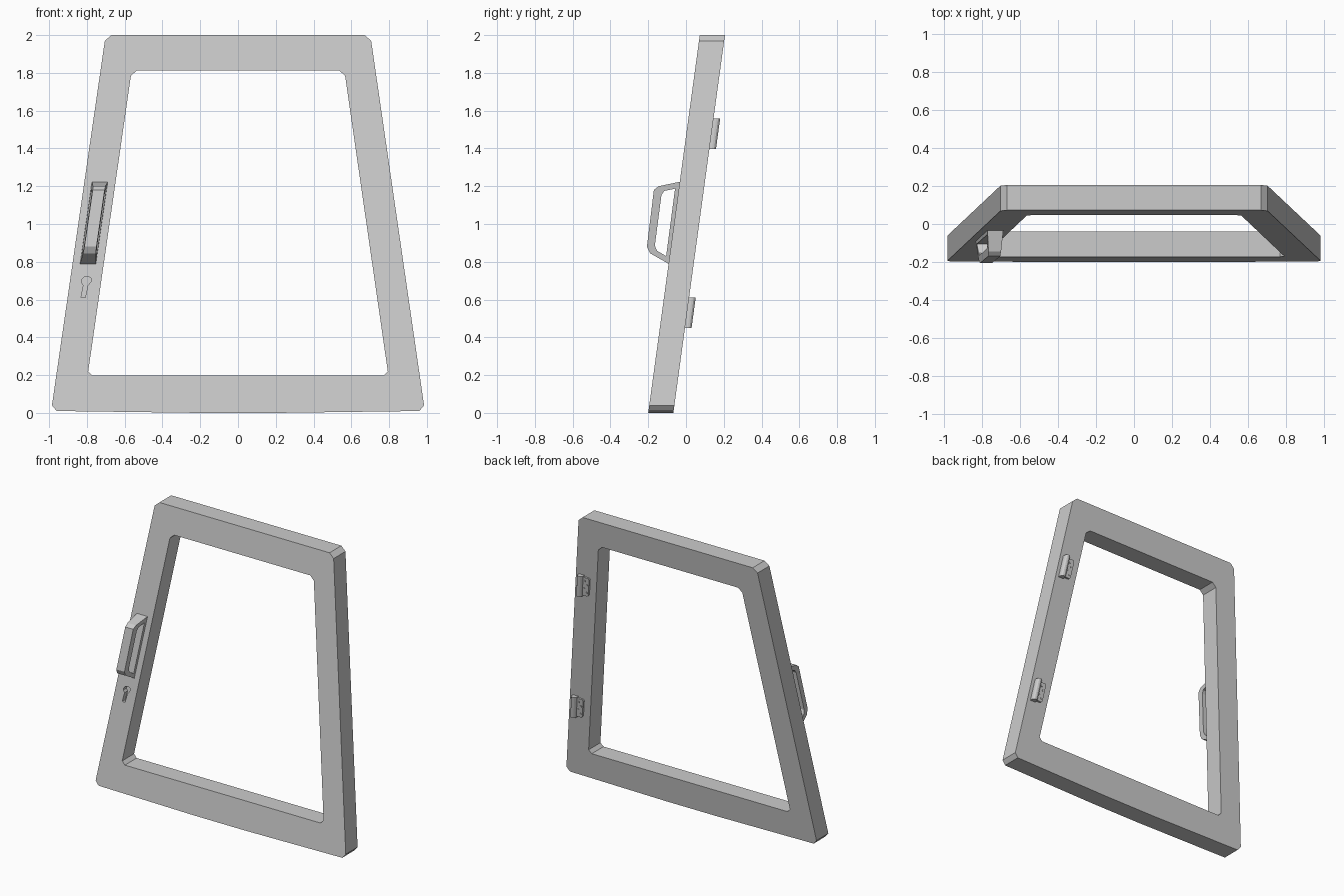
import bpy, bmesh
from math import sin, cos, pi, radians

if "Cube" in bpy.data.objects:
    bpy.data.objects.remove(bpy.data.objects["Cube"])

TILT = 0.1365   # backward lean per unit of height
LEAN = 0.145    # sideways slant of the stiles
THICK = 0.133


def tilt(x, d, z):
    """Place a point at depth d behind the leaning front face."""
    return (x, -0.2 + TILT * z + d, z)


def finish(name, bm):
    bmesh.ops.recalc_face_normals(bm, faces=bm.faces[:])
    me = bpy.data.meshes.new(name)
    bm.to_mesh(me)
    bm.free()
    ob = bpy.data.objects.new(name, me)
    bpy.context.collection.objects.link(ob)
    return ob


def ring(name, outer, inner, place):
    """Closed loop with a hole; place(point, side) gives the 3D position."""
    bm = bmesh.new()
    o0, o1, i0, i1 = [[bm.verts.new(place(p, s)) for p in loop]
                      for loop in (outer, inner) for s in (0, 1)]
    n = len(outer)
    for k in range(n):
        j = (k + 1) % n
        for a, b in ((o0, o1), (o1, i1), (i1, i0), (i0, o0)):
            bm.faces.new((a[k], a[j], b[j], b[k]))
    return finish(name, bm)


def prism(name, pts, place):
    """Solid extrusion of a profile."""
    bm = bmesh.new()
    a, b = [[bm.verts.new(place(p, s)) for p in pts] for s in (0, 1)]
    bm.faces.new(a)
    bm.faces.new(b[::-1])
    for k in range(len(pts)):
        j = (k + 1) % len(pts)
        bm.faces.new((a[k], b[k], b[j], a[j]))
    return finish(name, bm)


def mirrored(half):
    return half + [(-x, z) for x, z in reversed(half)]


# Leaning trapezoid frame with clipped corners
outer = mirrored([(0.2, 0.0), (0.96, 0.01), (0.985, 0.04), (0.705, 1.97), (0.67, 2.0)])
inner = mirrored([(0.2, 0.197), (0.77, 0.197), (0.793, 0.22), (0.567, 1.785), (0.535, 1.813)])
frame = ring("door_frame", outer, inner, lambda p, s: tilt(p[0], s * THICK, p[1]))

# Keyhole recess under the handle
keyhole = [(-0.014, 0.612), (0.008, 0.612), (0.012, 0.675), (0.025, 0.692), (0.025, 0.712),
           (0.012, 0.72), (-0.012, 0.72), (-0.024, 0.708), (-0.024, 0.69), (-0.011, 0.675)]
cutter = prism("keyhole_cutter", keyhole,
               lambda p, s: tilt(-0.808 + p[0] + LEAN * (p[1] - 0.67), -0.03 + 0.065 * s, p[1]))
cutter.hide_render = True
cutter.hide_viewport = True
mod = frame.modifiers.new("keyhole", 'BOOLEAN')
mod.operation = 'DIFFERENCE'
mod.solver = 'EXACT'
mod.object = cutter

# Pull handle: a bent loop following the slanted stile, narrower at the grip
grip_out = [(-0.088, 0.787), (-0.19, 0.845), (-0.207, 0.88),
            (-0.17, 1.18), (-0.145, 1.2), (-0.03, 1.224)]
grip_in = [(-0.105, 0.83), (-0.153, 0.858), (-0.165, 0.885),
           (-0.13, 1.153), (-0.116, 1.175), (-0.058, 1.187)]


def handle_place(p, s):
    y, z = p
    out = max(0.0, -0.2 + TILT * z - y)
    half = 0.042 - 0.08 * out
    return (-0.763 + LEAN * (z - 1.005) + (half if s else -half), y, z)


ring("pull_handle", grip_out, grip_in, handle_place)

# Two hinges on the back: rounded knuckle, leaf and screws
for label, zc in (("upper", 1.478), ("lower", 0.53)):
    xc = 0.985 - LEAN * zc - 0.04       # knuckle centre line

    def at(u, d, z):
        return tilt(xc + u - LEAN * z, THICK + d, zc + z)

    knuckle = [(-0.021, -0.005)] + [(-0.021 * cos(pi * k / 6), 0.014 + 0.021 * sin(pi * k / 6))
                                    for k in range(7)] + [(0.021, -0.005)]
    prism(label + "_hinge_knuckle", knuckle,
          lambda p, s: at(p[0], p[1], -0.08 + 0.16 * s))
    leaf = [(-0.01, -0.07), (-0.06, -0.07), (-0.068, -0.06),
            (-0.068, 0.06), (-0.06, 0.07), (-0.01, 0.07)]
    prism(label + "_hinge_leaf", leaf, lambda p, s: at(p[0], -0.005 + 0.019 * s, p[1]))
    for i, (u, z) in enumerate(((-0.034, 0.045), (-0.054, 0.015), (-0.034, -0.015), (-0.054, -0.045))):
        screw = [(u + 0.008 * cos(k * pi / 4), z + 0.008 * sin(k * pi / 4)) for k in range(8)]
        prism(f"{label}_hinge_screw_{i + 1}", screw,
              lambda p, s: at(p[0], 0.012 + 0.006 * s, p[1]))
